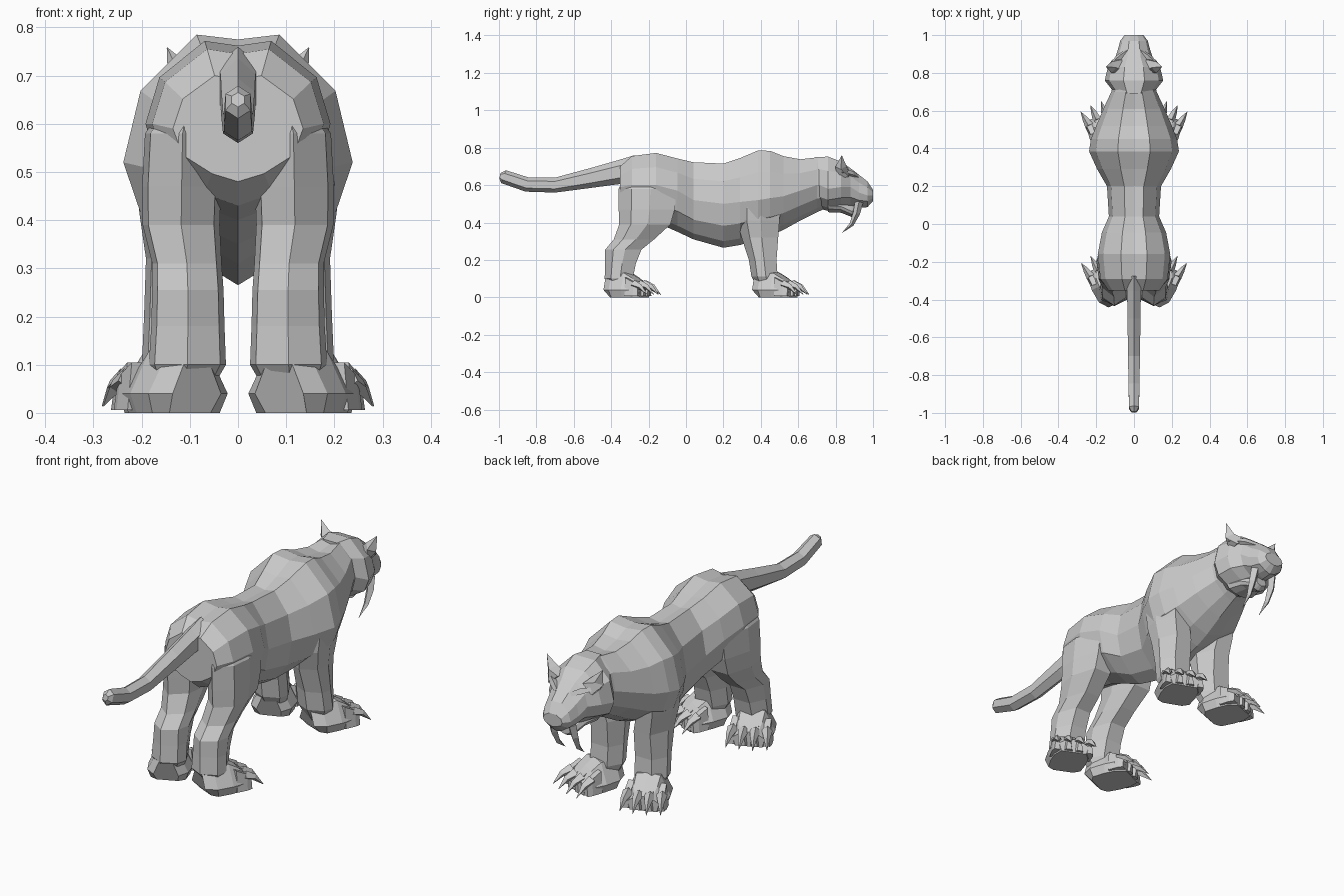
import bpy, bmesh, math
from mathutils import Vector


def loft(name, rings, mirror=False):
    """Skin a list of equal-length point rings, capping both ends."""
    bm = bmesh.new()
    vs = [[bm.verts.new(p) for p in r] for r in rings]
    n = len(vs[0])
    for a, b in zip(vs, vs[1:]):
        for i in range(n):
            j = (i + 1) % n
            bm.faces.new((a[i], a[j], b[j], b[i]))
    bm.faces.new(vs[0])
    bm.faces.new(vs[-1])
    bmesh.ops.remove_doubles(bm, verts=bm.verts, dist=0.0005)
    bmesh.ops.recalc_face_normals(bm, faces=bm.faces)
    me = bpy.data.meshes.new(name)
    bm.to_mesh(me)
    bm.free()
    ob = bpy.data.objects.new(name, me)
    bpy.context.collection.objects.link(ob)
    if mirror:
        ob.modifiers.new("mirror", 'MIRROR').use_mirror_merge = False
    return ob


def body_ring(y, zt, zb, w, zw, dip=0.01):
    """Symmetric upright section: broad back, widest at zw, keeled belly."""
    half = [(0.36 * w, zt), (0.85 * w, zw + 0.56 * (zt - zw)), (w, zw),
            (0.85 * w, zw - 0.5 * (zw - zb)), (0.4 * w, zw - 0.85 * (zw - zb))]
    pts = [(0, zt - dip)] + half + [(0, zb)] + [(-x, z) for x, z in reversed(half)]
    return [(x, y, z) for x, z in pts]


def leg_ring(x, y, z, rx, ry):
    """Horizontal leg section with a ridge at the back."""
    pts = [(0, -1), (.85, -.55), (1, .1), (.55, 1), (-.55, 1), (-1, .1), (-.85, -.55)]
    return [(x + rx * a, y + ry * b, z) for a, b in pts]


def spike(name, path, mirror=True, n=4):
    """Tapered curved spike: path of (point, radius)."""
    rings = []
    for i, (p, r) in enumerate(path):
        a, b = Vector(path[max(i - 1, 0)][0]), Vector(path[min(i + 1, len(path) - 1)][0])
        d = (b - a).normalized()
        u = d.cross(Vector((0.3, 0.2, 1)) if abs(d.z) < .8 else Vector((0, 1, 0))).normalized()
        v = d.cross(u)
        rings.append([Vector(p) + r * (u * math.cos(2 * math.pi * k / n) + v * math.sin(2 * math.pi * k / n))
                      for k in range(n)])
    return loft(name, rings, mirror)


# torso and neck
loft("torso", [body_ring(*r) for r in [
    (-0.352, 0.70, 0.48, 0.135, 0.59), (-0.29, 0.755, 0.43, 0.178, 0.6),
    (-0.16, 0.772, 0.40, 0.192, 0.6), (-0.045, 0.742, 0.35, 0.17, 0.57),
    (0.04, 0.722, 0.31, 0.133, 0.52), (0.2, 0.715, 0.265, 0.143, 0.5),
    (0.29, 0.745, 0.28, 0.195, 0.51), (0.385, 0.785, 0.31, 0.238, 0.52),
    (0.45, 0.783, 0.33, 0.228, 0.53), (0.52, 0.755, 0.36, 0.2, 0.54), (0.61, 0.738, 0.41, 0.162, 0.57),
    (0.70, 0.748, 0.455, 0.12, 0.6), (0.78, 0.73, 0.49, 0.10, 0.6)]])

# head and muzzle
loft("head", [body_ring(*r, dip=0.0) for r in [
    (0.69, 0.75, 0.48, 0.10, 0.61), (0.76, 0.752, 0.462, 0.155, 0.58),
    (0.83, 0.725, 0.475, 0.138, 0.59), (0.88, 0.69, 0.48, 0.1, 0.59),
    (0.925, 0.655, 0.478, 0.085, 0.56), (0.97, 0.62, 0.482, 0.073, 0.545),
    (1.0, 0.575, 0.515, 0.05, 0.545)]])

# lower jaw
loft("jaw", [body_ring(*r, dip=0.0) for r in [
    (0.76, 0.53, 0.455, 0.08, 0.49), (0.83, 0.52, 0.452, 0.06, 0.485),
    (0.885, 0.50, 0.43, 0.042, 0.46), (0.91, 0.49, 0.446, 0.028, 0.462)]])

# brows, ears and sabre fangs
spike("brow", [((.035, .915, .645), .014), ((.075, .885, .66), .018), ((.135, .835, .672), .006)])
spike("ear", [((.085, .84, .66), .045), ((.12, .828, .70), .03), ((.147, .833, .758), .001)])
spike("fang", [((.05, .925, .51), .022), ((.055, .912, .45), .019),
               ((.053, .885, .39), .012), ((.05, .835, .345), .001)])

# tail
loft("tail", [[(w * math.sin(k * math.pi / 3), y + s * h * math.cos(k * math.pi / 3),
                z + h * math.cos(k * math.pi / 3)) for k in range(6)]
              for y, z, w, h, s in [
    (-0.29, .685, .05, .075, .2), (-0.36, .67, .042, .066, .1), (-0.5, .64, .04, .054, 0),
    (-0.7, .60, .036, .04, 0), (-0.85, .603, .034, .038, .2), (-0.975, .645, .03, .034, .4),
    (-0.995, .65, .015, .015, .2)]])

# legs
loft("hind_leg", [leg_ring(*r) for r in [
    (.10, -.21, .66, .04, .11), (.115, -.205, .58, .078, .155),
    (.117, -.21, .47, .082, .15), (.118, -.22, .39, .08, .137), (.106, -.278, .31, .072, .108),
    (.104, -.335, .255, .074, .097), (.104, -.35, .18, .076, .082), (.105, -.36, .1, .08, .075),
    (.11, -.34, .04, .05, .05)]], True)
loft("front_leg", [leg_ring(*r) for r in [
    (.12, .40, .58, .05, .08), (.138, .39, .49, .075, .115), (.13, .387, .41, .074, .113),
    (.113, .395, .32, .078, .098), (.115, .41, .2, .08, .074), (.117, .42, .11, .082, .07),
    (.117, .44, .04, .05, .05)]], True)


# paws: splayed outward, flat soled, four toes with hooked claws
def paw(label, cx, cy, ang):
    f = Vector((math.sin(ang), math.cos(ang), 0))
    s = Vector((f.y, -f.x, 0))

    def at(u, t, z):
        return Vector((cx, cy, z)) + s * u + f * t

    rings = []
    for t, w, h, dt in [(-.09, .055, .10, .035), (-.045, .09, .12, .01), (.03, .098, .13, 0),
                        (.08, .094, .10, 0), (.125, .07, .06, 0)]:
        rings.append([at(u * w, t + (dt if z < .02 else 0), z) for u, z in
                      [(-.85, 0), (-1, .04), (-.55, h), (0, h + .008), (.55, h), (1, .04), (.85, 0)]])
    loft(label + "_paw", rings, True)
    for i in range(4):
        u = -.07 + .047 * i
        out = .28 * u
        e = .02 * (1 - abs(i - 1.5) / 1.5)
        loft("%s_toe_%d" % (label, i + 1), [
            [at(u + out * k + a * w, t + e, z) for a, z in [(-1, 0.006), (-.6, h), (.6, h), (1, 0.006)]]
            for k, t, w, h in [(0, .05, .024, .105), (.2, .10, .023, .08), (.4, .125, .014, .045)]], True)
        spike("%s_claw_%d" % (label, i + 1), [
            (at(u + .2 * out, .095 + e, .07), .024), (at(u + .6 * out, .14 + e, .055), .015),
            (at(u + out, .182 + e, .014), .001)])


paw("front", .132, .457, math.radians(21))
paw("hind", .122, -.337, math.radians(24))
